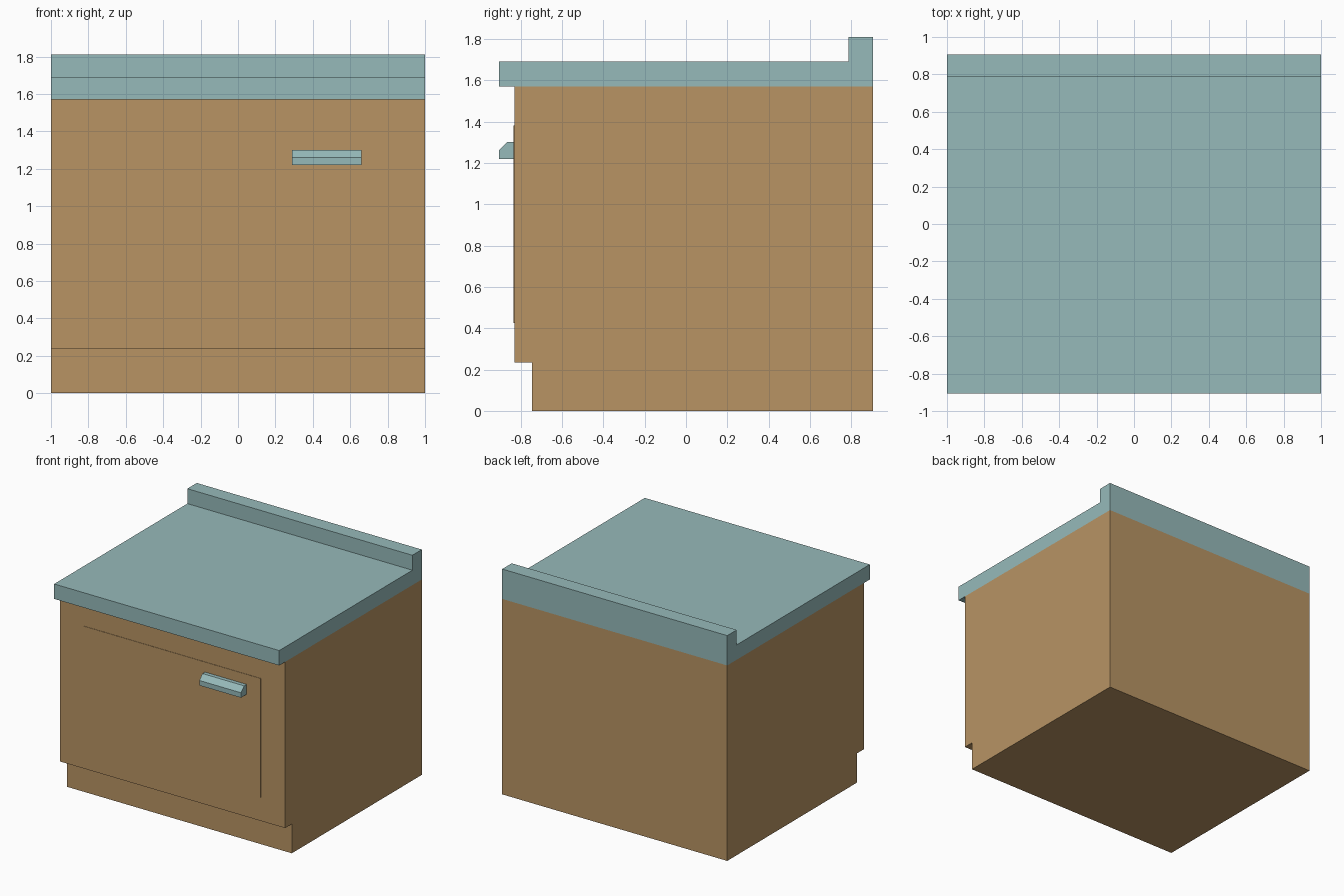
import bpy
import bmesh

cube = bpy.data.objects.get("Cube")
if cube:
    bpy.data.objects.remove(cube, do_unlink=True)


def make_material(name, colour):
    mat = bpy.data.materials.new(name)
    mat.use_nodes = True
    mat.diffuse_color = (*colour, 1)
    bsdf = mat.node_tree.nodes["Principled BSDF"]
    bsdf.inputs["Base Color"].default_value = (*colour, 1)
    bsdf.inputs["Roughness"].default_value = 0.8
    return mat


wood = make_material("warm wood", (0.48, 0.296, 0.127))
teal = make_material("pale teal", (0.305, 0.49, 0.49))


def extrude_profile(name, profile, x0, x1, mat):
    """Sweep a (y, z) side profile along x."""
    bm = bmesh.new()
    face = bm.faces.new([bm.verts.new((x0, y, z)) for y, z in profile])
    swept = bmesh.ops.extrude_face_region(bm, geom=[face])
    verts = [v for v in swept["geom"] if isinstance(v, bmesh.types.BMVert)]
    bmesh.ops.translate(bm, verts=verts, vec=(x1 - x0, 0, 0))
    bmesh.ops.recalc_face_normals(bm, faces=bm.faces)
    mesh = bpy.data.meshes.new(name)
    bm.to_mesh(mesh)
    bm.free()
    mesh.materials.append(mat)
    obj = bpy.data.objects.new(name, mesh)
    bpy.context.collection.objects.link(obj)
    return obj


BACK, FRONT, LIP, KICK = 0.905, -0.83, -0.905, -0.745
COUNTER = 1.57

# Cabinet body with a recessed toe kick
extrude_profile("cabinet_body", [
    (KICK, 0), (BACK, 0), (BACK, COUNTER), (FRONT, COUNTER),
    (FRONT, 0.235), (KICK, 0.235)], -1, 1, wood)

# Worktop with a front overhang and a raised back edge
extrude_profile("worktop", [
    (LIP, COUNTER), (BACK, COUNTER), (BACK, 1.81), (0.785, 1.81),
    (0.785, 1.69), (LIP, 1.69)], -1, 1, teal)

# Thin door panel on the front
extrude_profile("door_panel", [
    (FRONT - 0.003, 0.425), (FRONT, 0.425), (FRONT, 1.38),
    (FRONT - 0.003, 1.38)], -0.785, 0.785, wood)

# Handle with a bevelled top front edge
extrude_profile("door_handle", [
    (LIP, 1.22), (FRONT, 1.22), (FRONT, 1.30), (-0.865, 1.30),
    (LIP, 1.26)], 0.29, 0.66, teal)
